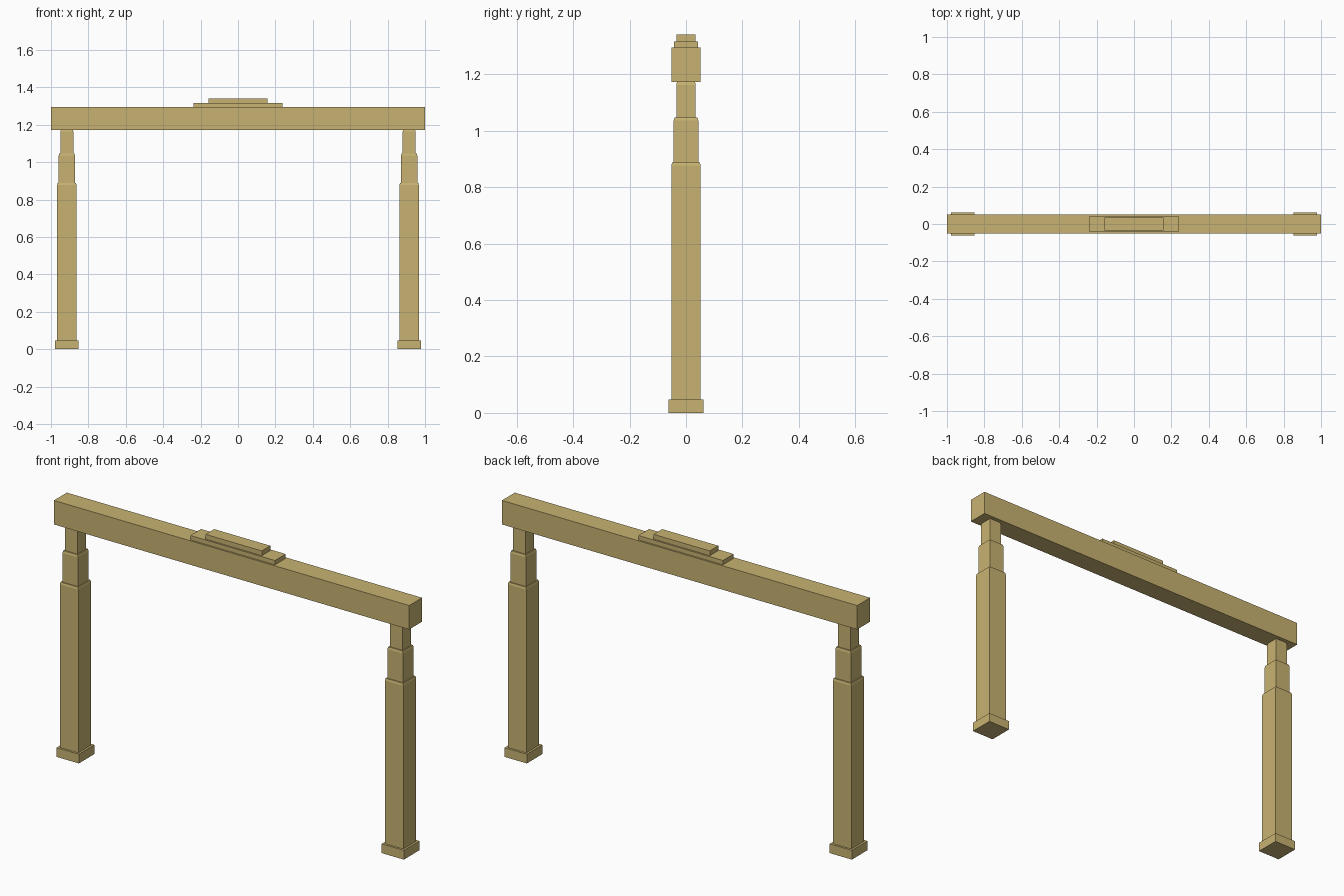
import bpy
import bmesh

cube = bpy.data.objects.get("Cube")
if cube:
    bpy.data.objects.remove(cube, do_unlink=True)

# Single sandy stone colour
sand = bpy.data.materials.new("sand")
sand.use_nodes = True
sand.diffuse_color = (0.58, 0.45, 0.168, 1)
sand.node_tree.nodes["Principled BSDF"].inputs["Base Color"].default_value = sand.diffuse_color


def finish(name, bm):
    bmesh.ops.recalc_face_normals(bm, faces=bm.faces)
    mesh = bpy.data.meshes.new(name)
    bm.to_mesh(mesh)
    bm.free()
    mesh.materials.append(sand)
    obj = bpy.data.objects.new(name, mesh)
    bpy.context.collection.objects.link(obj)
    return obj


def square_stack(name, x, profile):
    """Stack square rings of (half width, height) into a closed solid."""
    bm = bmesh.new()
    rings = [[bm.verts.new((x + sx * h, sy * h, z))
              for sx, sy in ((-1, -1), (1, -1), (1, 1), (-1, 1))]
             for h, z in profile]
    for low, high in zip(rings, rings[1:]):
        for i in range(4):
            j = (i + 1) % 4
            bm.faces.new((low[i], low[j], high[j], high[i]))
    bm.faces.new(rings[0][::-1])
    bm.faces.new(rings[-1])
    return finish(name, bm)


def box(name, half_x, half_y, z0, z1):
    bm = bmesh.new()
    bmesh.ops.create_cube(bm, size=2)
    bmesh.ops.scale(bm, vec=(half_x, half_y, (z1 - z0) / 2), verts=bm.verts)
    bmesh.ops.translate(bm, vec=(0, 0, (z0 + z1) / 2), verts=bm.verts)
    return finish(name, bm)


# Posts: plinth, then three narrowing shafts with chamfered tops
post_profile = [
    (0.0625, 0), (0.0625, 0.047),
    (0.052, 0.047), (0.052, 0.877), (0.049, 0.888),
    (0.0435, 0.888), (0.0435, 1.036), (0.0405, 1.047),
    (0.0345, 1.047), (0.0345, 1.163), (0.0315, 1.173),
]
for side, x in (("left", 0.915), ("right", -0.915)):
    square_stack(side + "_post", x, post_profile)

# Lintel with two stepped blocks on top
box("lintel", 1.0, 0.052, 1.173, 1.295)
box("lower_crown", 0.238, 0.043, 1.295, 1.317)
box("upper_crown", 0.158, 0.0345, 1.317, 1.341)
